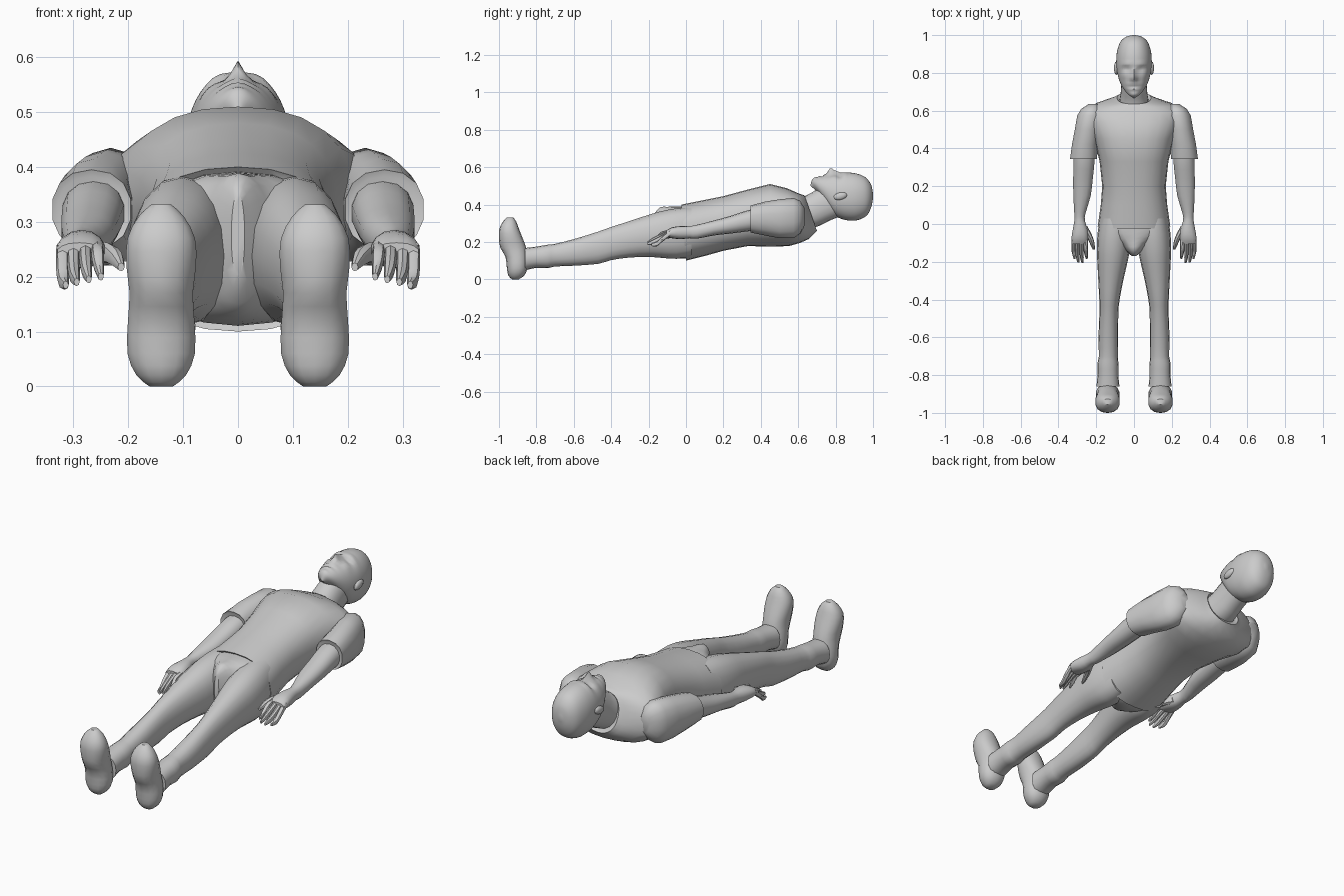
import bpy, bmesh, math
from mathutils import Vector


def finish(name, bm, mirror=False, angle=40):
    bmesh.ops.recalc_face_normals(bm, faces=bm.faces)
    me = bpy.data.meshes.new(name)
    bm.to_mesh(me)
    bm.free()
    ob = bpy.data.objects.new(name, me)
    bpy.context.collection.objects.link(ob)
    if mirror:
        ob.modifiers.new("mirror", 'MIRROR').use_mirror_merge = False
    bpy.ops.object.select_all(action='DESELECT')
    ob.select_set(True)
    bpy.context.view_layer.objects.active = ob
    bpy.ops.object.shade_smooth_by_angle(angle=math.radians(angle))
    return ob


def smooth_rings(rings, steps):
    """Catmull-Rom interpolation between the given rings."""
    out = []
    for i in range(len(rings) - 1):
        p = [rings[min(max(k, 0), len(rings) - 1)] for k in (i - 1, i, i + 1, i + 2)]
        for s in range(steps):
            t = s / steps
            out.append([0.5 * (2 * b + (c - a) * t + (2 * a - 5 * b + 4 * c - d) * t * t
                               + (3 * b - a - 3 * c + d) * t ** 3) for a, b, c, d in zip(*p)])
    return out + [list(rings[-1])]


def loft(name, rings, n=18, steps=2, power=0.9, axis='Y', mirror=False, shape=None, angle=40):
    """Rings: (front station, back station, centre x, half width, low, high)."""
    bm = bmesh.new()
    loops = []
    for f, b, cx, hw, lo, hi in smooth_rings(rings, steps):
        loop = []
        for k in range(n):
            t = 2 * math.pi * k / n + math.pi / 2
            c, s = (math.copysign(abs(v) ** power, v) for v in (math.cos(t), math.sin(t)))
            along = b + (f - b) * (s + 1) / 2
            w = (lo + hi) / 2 + s * (hi - lo) / 2
            co = Vector((cx + hw * c, along, w) if axis == 'Y' else (cx + hw * c, w, along))
            if shape:
                shape(co)
            loop.append(bm.verts.new(co))
        loops.append(loop)
    for a, b in zip(loops, loops[1:]):
        for k in range(n):
            bm.faces.new((a[k], a[(k + 1) % n], b[(k + 1) % n], b[k]))
    bm.faces.new(loops[0])
    bm.faces.new(loops[-1])
    return finish(name, bm, mirror, angle)


def flat(rows):
    """Rings whose front and back stations are equal."""
    return [(r[0],) + tuple(r) for r in rows]


# Shirt body, with the hem folded inward and a tilted collar
loft("shirt_body", [
    (-.01, .01, 0, .175, .115, .385), (-.025, 0, 0, .192, .10, .40),
    (.1, .1, 0, .176, .125, .425), (.2, .2, 0, .168, .153, .445),
    (.33, .33, 0, .182, .178, .48), (.45, .46, 0, .212, .175, .51),
    (.54, .55, 0, .25, .178, .487), (.59, .61, 0, .255, .195, .465),
    (.615, .655, 0, .205, .215, .455), (.63, .685, 0, .12, .245, .45),
    (.635, .70, 0, .09, .26, .445), (.625, .69, 0, .078, .27, .435)],
    n=24, steps=1, power=.87)

# Sleeves
loft("sleeve", flat([
    (.635, .215, .025, .29, .38), (.61, .225, .055, .245, .42),
    (.575, .232, .07, .22, .435), (.5, .245, .07, .22, .428),
    (.42, .26, .07, .235, .415), (.345, .267, .073, .25, .395),
    (.35, .267, .062, .262, .383)]), n=14, steps=1, mirror=True)

# Arms and palms
loft("arm", flat([
    (.44, .262, .056, .27, .385), (.34, .264, .057, .258, .372),
    (.24, .27, .053, .245, .34), (.15, .275, .047, .235, .315),
    (.06, .286, .031, .218, .292), (.02, .288, .028, .22, .285),
    (-.03, .285, .04, .215, .285), (-.075, .287, .045, .22, .278),
    (-.105, .289, .041, .226, .262)]), n=14, mirror=True)

# Fingers and thumb
for i, (x, tip) in enumerate([(.256, -.185), (.278, -.207), (.300, -.205), (.320, -.185)]):
    drop = .01 * i
    loft("finger", flat([
        (-.085, x, .012, .232, .265), (-.13, x, .0115, .228 - drop, .256 - drop),
        (tip + .03, x - .002, .010, .207 - drop, .233 - drop),
        (tip, x - .006, .005, .193 - drop / 2, .207 - drop / 2)]), n=8, mirror=True)
loft("thumb", flat([
    (-.01, .268, .02, .225, .265), (-.06, .238, .016, .225, .262),
    (-.1, .222, .013, .218, .248), (-.135, .213, .006, .21, .225)]), n=8, mirror=True)

# Trousers: pelvis and two legs
loft("trouser_pelvis", flat([
    (.06, 0, .155, .135, .40), (0, 0, .183, .112, .392), (-.05, 0, .165, .113, .39),
    (-.1, 0, .085, .125, .388), (-.14, 0, .045, .15, .385), (-.17, 0, .012, .2, .35)]), n=20)
loft("trouser_leg", flat([
    (.03, .1, .08, .125, .385), (-.05, .103, .09, .11, .38),
    (-.13, .109, .088, .115, .365), (-.2, .114, .08, .12, .345),
    (-.3, .123, .066, .117, .312), (-.4, .13, .054, .103, .28),
    (-.47, .133, .05, .083, .255), (-.6, .136, .052, .073, .215),
    (-.7, .136, .05, .069, .19), (-.74, .138, .056, .06, .185),
    (-.8, .138, .055, .062, .175), (-.86, .138, .061, .048, .168)]), n=16, mirror=True)

# Shoes, lofted from heel to toe
loft("shoe", flat([
    (0, .14, .022, -.93, -.895), (.02, .14, .046, -.95, -.865),
    (.06, .14, .063, -.958, -.848), (.12, .14, .062, -.965, -.848),
    (.17, .14, .059, -.993, -.855), (.22, .14, .065, -1, -.873),
    (.27, .14, .063, -.998, -.893), (.31, .14, .042, -.978, -.908),
    (.332, .14, .018, -.957, -.925)]), n=14, axis='Z', mirror=True)

# Neck
loft("neck", [
    (.58, .66, 0, .083, .27, .43), (.64, .71, 0, .073, .285, .447),
    (.69, .77, 0, .068, .315, .475), (.74, .82, 0, .066, .335, .50)], n=18)

# Face features as soft bumps: x, y, height, spread x, spread y
BUMPS = [(0, .772, .034, .015, .018), (0, .80, .016, .010, .022),
         (.038, .822, -.015, .02, .012), (.04, .845, .007, .026, .009),
         (0, .727, -.007, .03, .005), (0, .74, .006, .026, .008),
         (0, .715, .005, .022, .007), (0, .685, .006, .02, .012),
         (.055, .785, .006, .018, .018)]


def face(co):
    if co.z > .47:
        fade = min(1, (co.z - .47) / .05)
        co.z += fade * sum(h * math.exp(-((abs(co.x) - x) / sx) ** 2 - ((co.y - y) / sy) ** 2)
                           for x, y, h, sx, sy in BUMPS)


# Head
loft("head", [
    (1, 1, 0, .008, .435, .455), (.99, .99, 0, .044, .385, .505),
    (.96, .965, 0, .073, .34, .545), (.91, .915, 0, .09, .316, .566),
    (.85, .86, 0, .094, .316, .571), (.79, .815, 0, .089, .33, .56),
    (.74, .79, 0, .079, .345, .554), (.70, .775, 0, .064, .365, .545),
    (.675, .765, 0, .045, .39, .53), (.665, .75, 0, .012, .43, .50)],
    n=40, steps=5, power=.93, shape=face, angle=60)

# Ears
bm = bmesh.new()
bmesh.ops.create_uvsphere(bm, u_segments=12, v_segments=8, radius=1)
for v in bm.verts:
    v.co = Vector((.094 + v.co.x * .012, .825 + v.co.y * .036, .445 + v.co.z * .02 + v.co.y * .006))
finish("ear", bm, True)
